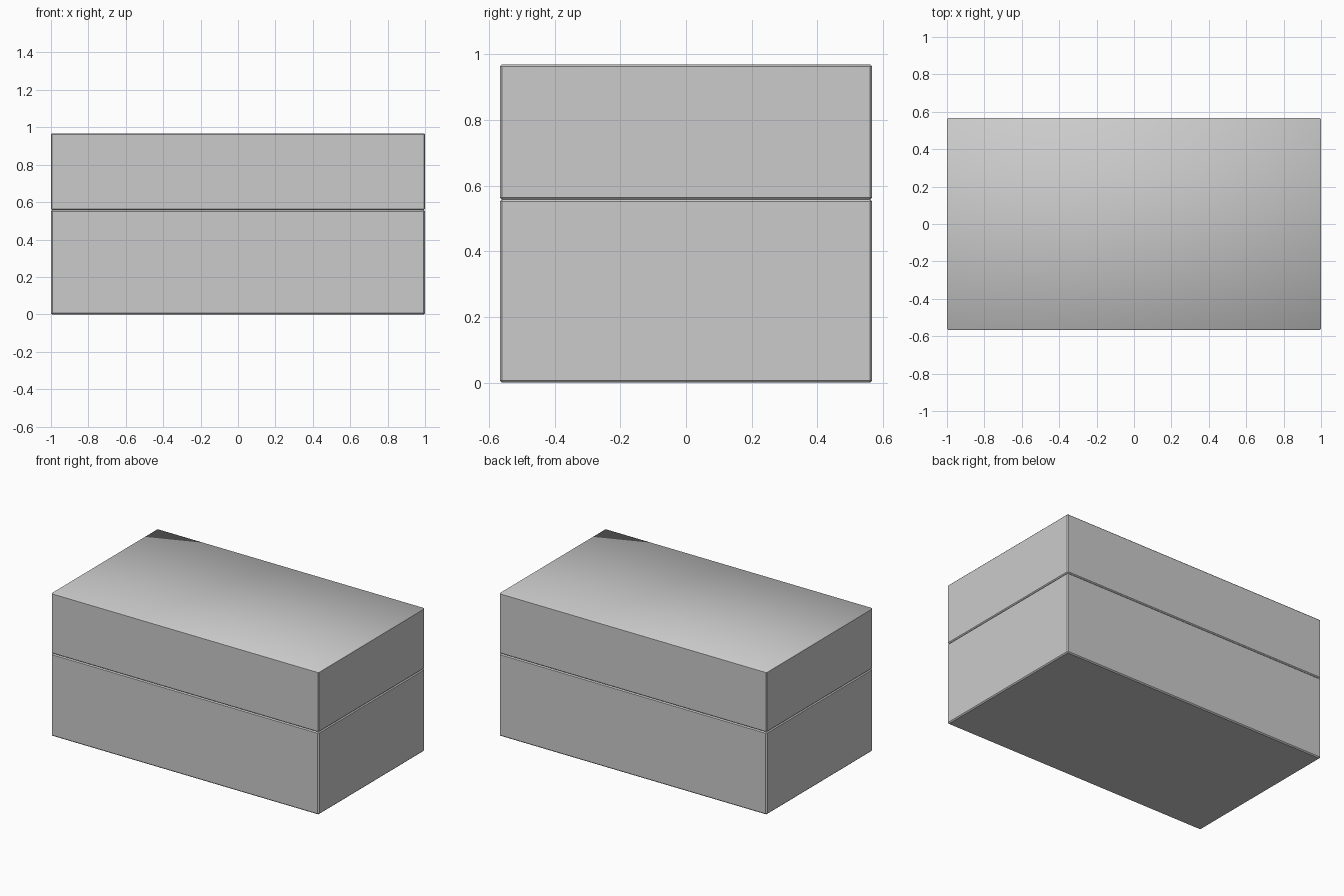
import bpy, bmesh

if "Cube" in bpy.data.objects:
    bpy.data.objects.remove(bpy.data.objects["Cube"])

HALF_X, HALF_Y = 1.0, 0.567


def rounded_box(name, z0, z1, bevel, soft_top=False):
    """Box from z0 to z1 with narrow bevelled edges."""
    bm = bmesh.new()
    bmesh.ops.create_cube(bm, size=1)
    for v in bm.verts:
        v.co.x *= 2 * HALF_X
        v.co.y *= 2 * HALF_Y
        v.co.z = z1 if v.co.z > 0 else z0
    bmesh.ops.bevel(bm, geom=bm.edges[:], offset=bevel, segments=1,
                    profile=0.5, affect='EDGES')
    bm.normal_update()
    # Only the lid's top and its bevels blend softly
    for f in bm.faces:
        f.smooth = soft_top and f.normal.z > 0.3
    mesh = bpy.data.meshes.new(name)
    bm.to_mesh(mesh)
    bm.free()
    obj = bpy.data.objects.new(name, mesh)
    bpy.context.collection.objects.link(obj)
    return obj


# Lower box
rounded_box("box_base", 0.0, 0.558, 0.007)

# Lid, meeting the base at a narrow groove
rounded_box("box_lid", 0.558, 0.968, 0.006, soft_top=True)
